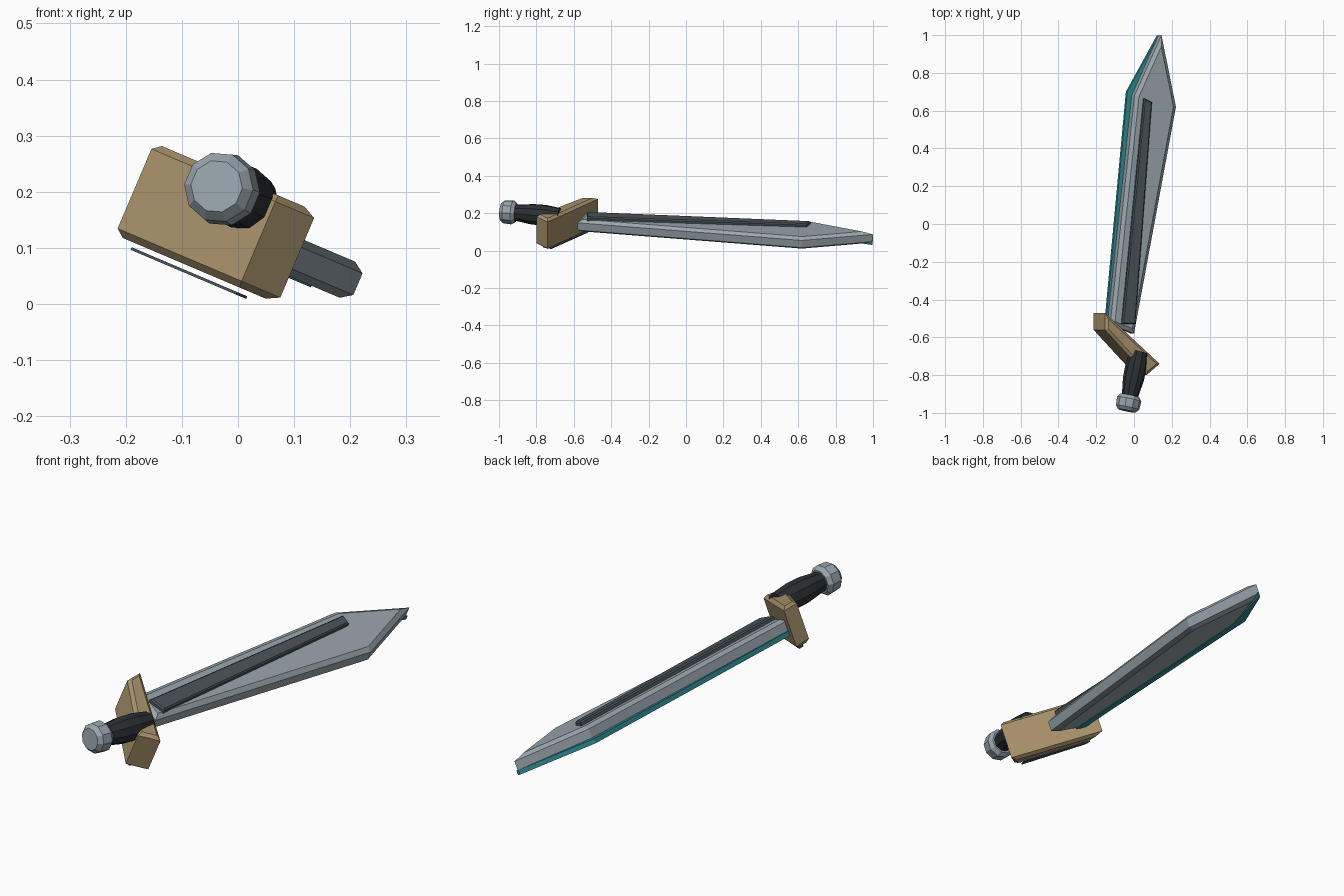
import bpy, bmesh, math
from mathutils import Matrix, Vector

if "Cube" in bpy.data.objects:
    bpy.data.objects.remove(bpy.data.objects["Cube"])

# the whole sword lies rolled about its length (y)
ROLL = Matrix.Rotation(math.radians(23), 4, 'Y')


def material(name, rgb):
    m = bpy.data.materials.new(name)
    m.diffuse_color = (*rgb, 1)
    m.use_nodes = True
    m.node_tree.nodes["Principled BSDF"].inputs["Base Color"].default_value = m.diffuse_color
    return m


TAN = material("tan", (0.40, 0.29, 0.15))
BLACK = material("black", (0.025, 0.03, 0.035))
DARK = material("dark_steel", (0.07, 0.09, 0.105))
STEEL = material("steel", (0.32, 0.38, 0.42))
TEAL = material("teal", (0.03, 0.27, 0.31))


def inset(pts, d):
    """Mitred inward offset of a counter-clockwise outline."""
    out = []
    n = len(pts)
    for i in range(n):
        p, a, b = (Vector(pts[k % n]) for k in (i, i - 1, i + 1))
        n1 = Vector((-(p - a).y, (p - a).x)).normalized()
        n2 = Vector((-(b - p).y, (b - p).x)).normalized()
        out.append(p + (n1 + n2) * d / (1 + n1.dot(n2)))
    return out


def loft(name, rings, mat):
    """Skin a stack of equal-length rings and cap both ends."""
    bm = bmesh.new()
    loops = [[bm.verts.new(ROLL @ Vector(p)) for p in r] for r in rings]
    n = len(loops[0])
    for lo, hi in zip(loops, loops[1:]):
        for i in range(n):
            j = (i + 1) % n
            bm.faces.new((lo[i], lo[j], hi[j], hi[i]))
    bm.faces.new(loops[0][::-1])
    bm.faces.new(loops[-1])
    bmesh.ops.recalc_face_normals(bm, faces=bm.faces)
    me = bpy.data.meshes.new(name)
    bm.to_mesh(me)
    bm.free()
    me.materials.append(mat)
    ob = bpy.data.objects.new(name, me)
    bpy.context.collection.objects.link(ob)
    return ob


def slab(name, pts, w0, w1, mat, side=0.0, rise=0.0):
    """Plan outline made thick, with chamfered top and bottom rims."""
    levels = [(w0, 0), (w1, 0)]
    if side:
        levels = [(w0, side), (w0 + rise, 0), (w1 - rise, 0), (w1, side)]
    rings = [[(p[0], p[1], w) for p in inset(pts, d)] for w, d in levels]
    return loft(name, rings, mat)


def turned(name, start, direction, profile, mat, sides=10):
    """Round part: profile of (distance along axis, radius)."""
    d = Vector(direction).normalized()
    s, up = d.cross(Vector((0, 0, 1))), Vector((0, 0, 1))
    rings = []
    for t, r in profile:
        c = Vector(start) + d * t
        ang = [2 * math.pi * (i + 0.5) / sides for i in range(sides)]
        rings.append([c + s * r * math.cos(a) + up * r * math.sin(a) for a in ang])
    return loft(name, rings, mat)


# blade widening towards the point
slab("blade", [(-0.195, -0.53), (-0.058, -0.58), (0.183, 0.62), (0.10, 1.0),
               (-0.055, 0.68)], 0.081, 0.151, STEEL, 0.02, 0.014)

# raised dark rib on the upper face
slab("blade_rib", [(-0.138, -0.53), (-0.062, -0.53), (0.034, 0.645),
                   (-0.011, 0.665)], 0.14, 0.169, DARK, 0.006, 0.006)

# coloured cutting edge along the left underside
slab("cutting_edge", [(-0.203, -0.52), (-0.16, -0.53), (-0.035, 0.67),
                      (0.108, 0.998), (0.098, 0.998), (-0.08, 0.70)],
     0.078, 0.098, TEAL)

# slanted guard and the thin plate beneath it
slab("guard", [(-0.25, -0.47), (-0.25, -0.56), (-0.01, -0.80), (0.065, -0.74)],
     0.028, 0.206, TAN, 0.015, 0.012)
slab("guard_underplate", [(-0.214, -0.525), (-0.214, -0.555), (-0.01, -0.765),
                          (0.01, -0.72)], 0.014, 0.019, DARK)

# grip and pommel share one axis
START, AXIS = (-0.117, -0.989, 0.178), (0.22, 0.976, 0)
turned("grip", START, AXIS,
       [(0.06, 0.043), (0.10, 0.046), (0.17, 0.056), (0.24, 0.057), (0.32, 0.047)], BLACK)
turned("pommel", START, AXIS,
       [(0, 0.047), (0.018, 0.063), (0.063, 0.066), (0.082, 0.052)], STEEL)
